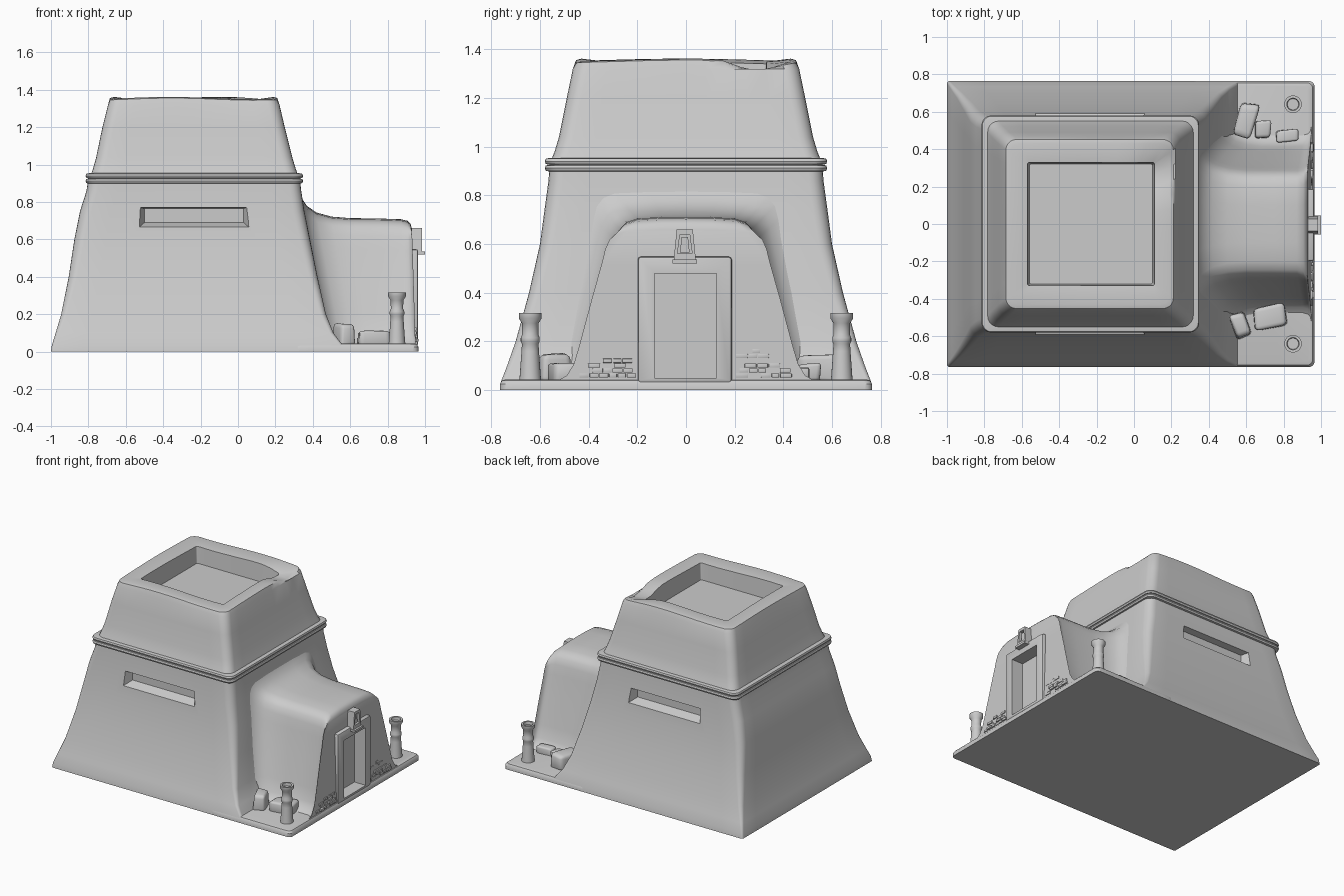
import bpy, bmesh, math, random
from mathutils import Matrix, Vector

random.seed(4)
cube = bpy.data.objects.get("Cube")
if cube:
    bpy.data.objects.remove(cube, do_unlink=True)

clay = bpy.data.materials.new("pale grey clay")
clay.use_nodes = True
clay.diffuse_color = (0.6, 0.6, 0.6, 1)
clay.node_tree.nodes["Principled BSDF"].inputs["Base Color"].default_value = (0.6, 0.6, 0.6, 1)


def finish(name, bm, angle=35):
    """Turn a bmesh into a shaded object."""
    bmesh.ops.recalc_face_normals(bm, faces=bm.faces)
    mesh = bpy.data.meshes.new(name)
    bm.to_mesh(mesh)
    bm.free()
    mesh.materials.append(clay)
    obj = bpy.data.objects.new(name, mesh)
    bpy.context.collection.objects.link(obj)
    shade(obj, angle)
    return obj


def shade(obj, angle=35):
    bpy.ops.object.select_all(action='DESELECT')
    bpy.context.view_layer.objects.active = obj
    obj.select_set(True)
    bpy.ops.object.shade_smooth_by_angle(angle=math.radians(angle))


def loft(name, rings, angle=35):
    """Skin closed rings of equal length and cap both ends."""
    bm = bmesh.new()
    loops = [[bm.verts.new(p) for p in ring] for ring in rings]
    n = len(loops[0])
    for a, b in zip(loops, loops[1:]):
        for i in range(n):
            j = (i + 1) % n
            bm.faces.new((a[i], a[j], b[j], b[i]))
    bm.faces.new(loops[0])
    bm.faces.new(loops[-1])
    return finish(name, bm, angle)


def rounded_rect(x0, x1, half_y, r, z, side=10, arc=5):
    """Rounded rectangle with extra points along the sides."""
    pts = []
    corners = [(x1 - r, half_y - r), (x0 + r, half_y - r),
               (x0 + r, r - half_y), (x1 - r, r - half_y)]
    for k, (cx, cy) in enumerate(corners):
        for i in range(arc + 1):
            a = math.pi / 2 * (k + i / arc)
            pts.append(Vector((cx + r * math.cos(a), cy + r * math.sin(a), z)))
        nx, ny = corners[(k + 1) % 4]
        a = math.pi / 2 * (k + 1)
        end = Vector((nx + r * math.cos(a), ny + r * math.sin(a), z))
        start = pts[-1].copy()
        pts += [start.lerp(end, i / side) for i in range(1, side)]
    return pts


def box(name, x0, x1, y0, y1, z0, z1, bevel=0.0):
    bm = bmesh.new()
    bmesh.ops.create_cube(bm, size=1)
    for v in bm.verts:
        v.co = ((x0 + x1) / 2 + v.co.x * (x1 - x0), (y0 + y1) / 2 + v.co.y * (y1 - y0),
                (z0 + z1) / 2 + v.co.z * (z1 - z0))
    if bevel:
        bmesh.ops.bevel(bm, geom=bm.edges[:], offset=bevel, segments=2, affect='EDGES', profile=0.5)
    return finish(name, bm)


def carve(target, cutter, angle=35):
    mod = target.modifiers.new("carve", 'BOOLEAN')
    mod.operation, mod.solver, mod.object = 'DIFFERENCE', 'EXACT', cutter
    bpy.ops.object.select_all(action='DESELECT')
    bpy.context.view_layer.objects.active = target
    target.select_set(True)
    bpy.ops.object.modifier_apply(modifier=mod.name)
    bpy.data.objects.remove(cutter, do_unlink=True)
    shade(target, angle)


def rim(ring):
    """Worn parapet: slight waves and one broken corner."""
    for p in ring:
        p.z += 0.006 * math.sin(7 * p.x + 5 * p.y)
        p.z -= 0.05 * math.exp(-((p.x - 0.17) / 0.12) ** 2 - ((p.y - 0.29) / 0.1) ** 2)
    return ring


# Tapered lower walls: x min, x max, half depth, corner radius, height
lower = [(-1, .57, .765, .015, 0), (-.995, .56, .76, .015, .035), (-.975, .51, .735, .02, .1),
         (-.945, .47, .7, .03, .2), (-.905, .425, .645, .045, .4), (-.875, .385, .6, .055, .6),
         (-.845, .355, .58, .06, .75), (-.81, .338, .565, .06, .86), (-.8, .33, .56, .06, .93)]
walls = loft("lower_walls", [rounded_rect(*l) for l in lower])

# Sunken slots in both long walls
for s in (-1, 1):
    face = [(-.54, .655), (.07, .655), (.06, .775), (-.55 + .01, .775)]
    back = [(-.5, .69), (.03, .69), (.03, .765), (-.5, .765)]
    cutter = loft("slot_cutter", [[(x, s * .62, z) for x, z in face], [(x, s * .525, z) for x, z in back]])
    carve(walls, cutter)

# Upper walls, parapet and sunken roof
upper = [(-.79, .325, .56, .06, .93), (-.775, .308, .54, .06, .98), (-.758, .29, .522, .06, 1.04),
         (-.725, .25, .49, .06, 1.2), (-.695, .222, .465, .06, 1.32)]
rings = [rounded_rect(*l) for l in upper]
rings += [rim(rounded_rect(-.685, .21, .452, .055, 1.35)), rim(rounded_rect(-.66, .19, .43, .05, 1.356)),
          rim(rounded_rect(-.57, .11, .33, .012, 1.345)), rounded_rect(-.56, .1, .32, .01, 1.22)]
loft("upper_walls", rings)

# Double band around the waist
for z in (.912, .94):
    prof = [(.0, -.014), (.016, -.011), (.02, 0), (.016, .011), (0, .014)]
    loft("waist_band", [rounded_rect(-.795 - o, .328 + o, .56 + o, .05, z + dz) for o, dz in prof])

# Ground slab
loft("ground_slab", [rounded_rect(x0, x1, hy, .03, z) for x0, x1, hy, z in
                     [(.3, .965, .765, 0), (.3, .965, .765, .025), (.3, .955, .755, .04), (.3, .94, .74, .044)]])

# Porch: half outline swept outwards, flared where it meets the wall
half = [(.5, .03), (.445, .06), (.415, .11), (.39, .2), (.34, .4), (.302, .55), (.287, .62),
        (.27, .665), (.245, .692), (.2, .707), (.1, .713)]
outline = half + [(0, .714)] + [(-y, z) for y, z in reversed(half)]
sections = [(.3, .2, .2), (.34, .11, .1), (.37, .065, .06), (.42, .03, .03), (.5, .008, .01),
            (.6, 0, 0), (.75, -.002, 0), (.87, -.006, 0), (.905, -.014, -.008), (.922, -.03, -.022),
            (.93, -.055, -.045)]
rings = []
for x, rise, spread in sections:
    t = (x - .3) / .63
    rings.append([(x + (1 - z / .71) * (.17 * (1 - t) + .02 * t),
                   y + math.copysign(spread, y) * min(1, abs(y) / .2), z + rise * min(1, z / .71) ** 2)
                  for y, z in outline])
porch = loft("porch", rings, 50)
carve(porch, box("door_cutter", .87, 1.1, -.13, .125, .05, .48), 50)

# Door surround with open doorway
surround = box("door_surround", .89, .963, -.198, .188, .03, .548, .012)
carve(surround, box("door_cutter", .8, 1.1, -.13, .125, .05, .48))

# Lantern plaque above the door
def plaque(name, w0, w1, z0, z1, x0, x1):
    return loft(name, [[(x, -.005 + y, z) for y, z in ((-w0, z0), (w0, z0), (w1, z1), (-w1, z1))]
                       for x in (x0, x1)])

carve(plaque("lantern_plaque", .046, .033, .53, .66, .9, .985),
      plaque("plaque_cutter", .03, .02, .562, .64, .96, 1.1))
box("lantern_sill", .9, 1, -.055, .045, .52, .536)
plaque("lantern_core", .02, .013, .565, .63, .9, .972)

# Turned posts with hollow caps
post = [(.046, .03), (.043, .06), (.036, .16), (.034, .19), (.039, .2), (.039, .215), (.033, .23),
        (.034, .275), (.047, .295), (.047, .316), (.033, .316), (.03, .295)]
for side, y in (("right", -.64), ("left", .64)):
    loft(side + "_post", [[(.85 + r * math.cos(a * math.pi / 12), y + r * math.sin(a * math.pi / 12), z)
                           for a in range(24)] for r, z in post])

# Loose rocks: x, y, half sizes, turn
rocks = [(.595, .55, .055, .1, .06, -15), (.69, .505, .045, .05, .04, 0), (.82, .472, .06, .032, .03, 5),
         (.57, -.54, .045, .07, .065, 20), (.725, -.495, .085, .06, .04, 10)]
for x, y, sx, sy, sz, turn in rocks:
    bm = bmesh.new()
    bmesh.ops.create_cube(bm, size=2)
    for v in bm.verts:
        v.co *= random.uniform(.8, 1.08)
    bmesh.ops.bevel(bm, geom=bm.edges[:], offset=.35, segments=3, affect='EDGES', profile=0.5)
    bm.transform(Matrix.Translation((x, y, .04 + sz * .8)) @ Matrix.Rotation(math.radians(turn), 4, 'Z')
                 @ Matrix.Diagonal((sx, sy, sz, 1)))
    finish("rock", bm)

# Exposed bricks beside the door, stepping down outwards
for s in (-1, 1):
    for row in range(6):
        y = .205 + (row % 2) * .015
        reach = .425 - row * .03 - random.uniform(0, .03)
        while y < reach:
            w = random.uniform(.03, .05)
            z = .052 + row * .02
            front = .958 - row * .003 + random.uniform(-.006, .006)
            if random.random() < .85:
                y0, y1 = sorted((s * y, s * (y + w)))
                box("brick", .915, front, y0, y1, z, z + .017, .002)
            y += w + .004
